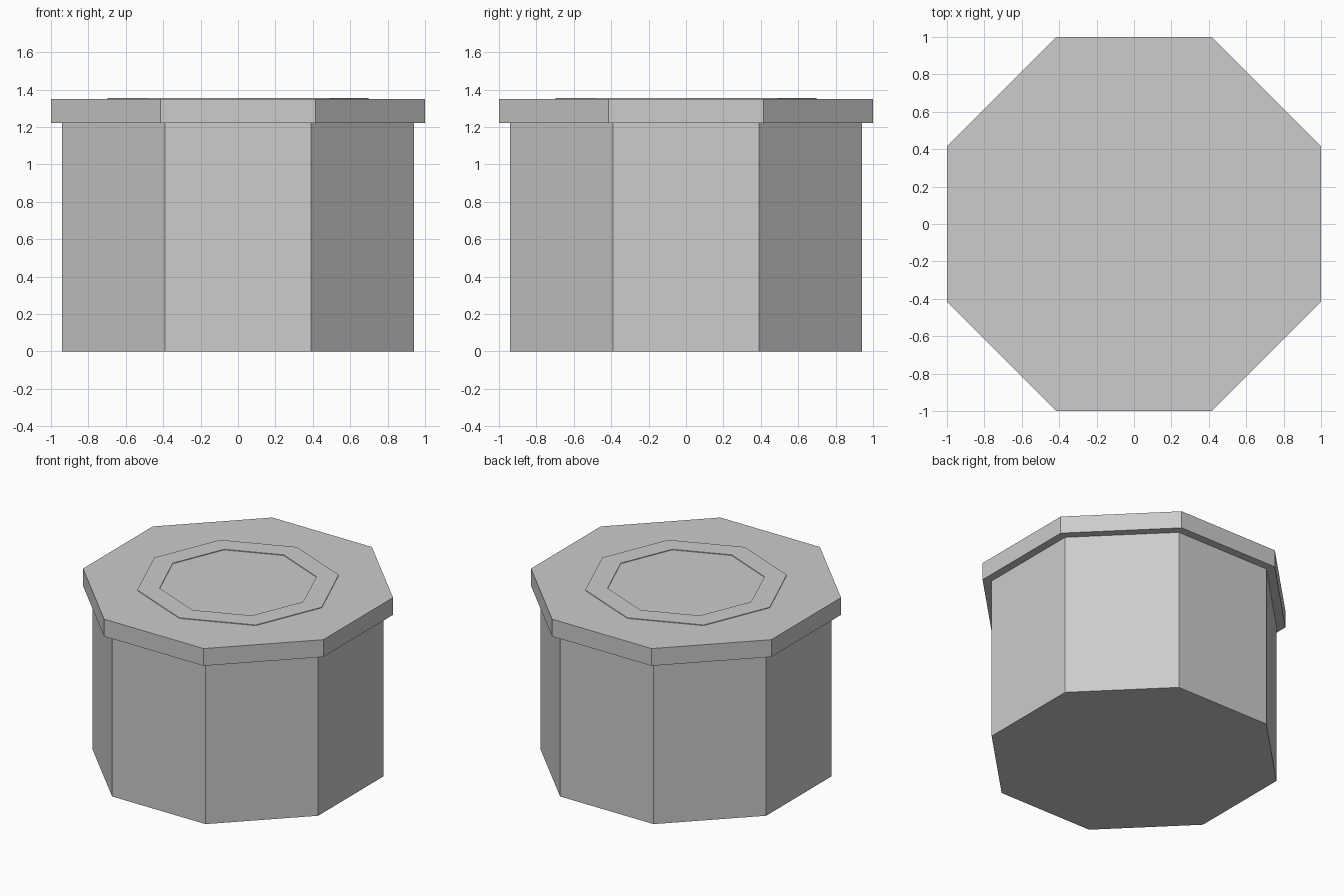
import bpy
import bmesh
from math import cos, sin, pi

cube = bpy.data.objects.get("Cube")
if cube:
    bpy.data.objects.remove(cube, do_unlink=True)

SIDES = 8
EDGE = pi / SIDES
FLAT = cos(EDGE)            # ratio of flat-to-centre over corner-to-centre
BODY_TOP, LID_TOP = 1.22, 1.355
STEP = 0.005                # height of the raised trim

grey = bpy.data.materials.new("light_grey")
grey.use_nodes = True
colour = (0.604, 0.604, 0.604, 1)
grey.diffuse_color = colour
grey.node_tree.nodes["Principled BSDF"].inputs["Base Color"].default_value = colour


def octagon(bm, radius, z, turn):
    return [bm.verts.new((radius * cos(turn + 2 * EDGE * i),
                          radius * sin(turn + 2 * EDGE * i), z))
            for i in range(SIDES)]


def bridge(bm, a, b):
    for i in range(SIDES):
        j = (i + 1) % SIDES
        bm.faces.new((a[i], a[j], b[j], b[i]))


def finish(name, bm):
    bmesh.ops.recalc_face_normals(bm, faces=bm.faces)
    mesh = bpy.data.meshes.new(name)
    bm.to_mesh(mesh)
    bm.free()
    mesh.materials.append(grey)
    bpy.context.collection.objects.link(bpy.data.objects.new(name, mesh))


def prism(name, radius, bottom, top, turn):
    bm = bmesh.new()
    low, high = (octagon(bm, radius, z, turn) for z in (bottom, top))
    bridge(bm, low, high)
    bm.faces.new(low)
    bm.faces.new(high)
    finish(name, bm)


def ring(name, outer, inner, bottom, top, turn):
    bm = bmesh.new()
    loops = [octagon(bm, r, z, turn) for r, z in
             ((outer, bottom), (outer, top), (inner, top), (inner, bottom))]
    for k in range(4):
        bridge(bm, loops[k], loops[(k + 1) % 4])
    finish(name, bm)


# Container body and overhanging lid, flat sides facing the axes
prism("body", 0.94 / FLAT, 0, BODY_TOP, EDGE)
prism("lid", 1 / FLAT, BODY_TOP, LID_TOP - STEP, EDGE)

# Shallow trim on the lid, corners on the axes
ring("lid_trim", 0.697, 0.543, LID_TOP - STEP, LID_TOP, 0)
